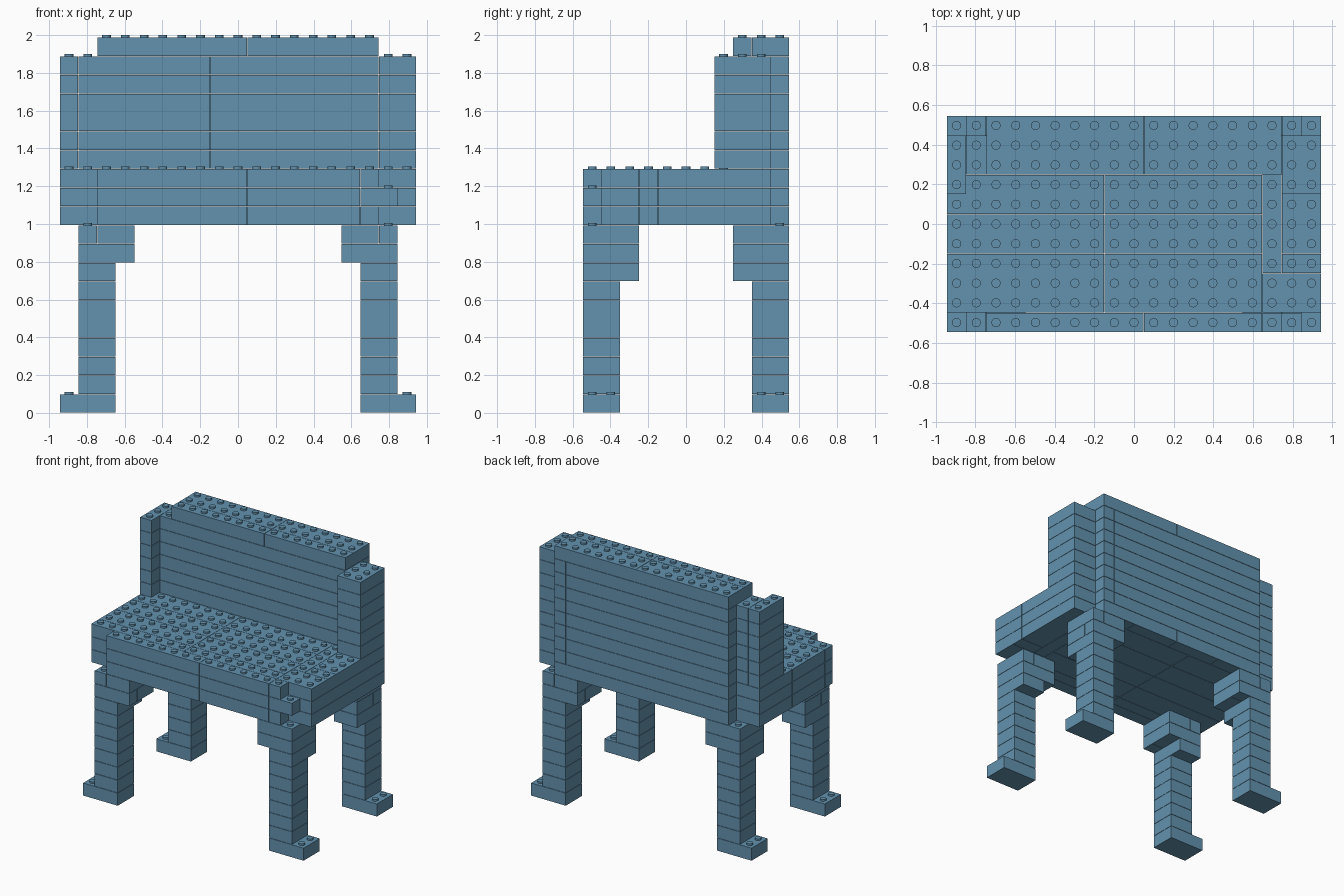
import bpy, bmesh
from mathutils import Matrix

cube = bpy.data.objects.get("Cube")
if cube:
    bpy.data.objects.remove(cube, do_unlink=True)

U = 0.0994          # brick module, equal in all three directions
GAP = 0.0012        # seam left on each side of a brick
STUD_R, STUD_H = 0.023, 0.012
NX, NY = 19, 11     # footprint in modules

blue = bpy.data.materials.new("dusty_blue")
blue.use_nodes = True
blue.diffuse_color = (0.124, 0.288, 0.428, 1)
blue.node_tree.nodes["Principled BSDF"].inputs["Base Color"].default_value = blue.diffuse_color

parts = {}          # part name -> list of bricks (i0, i1, j0, j1, layer)
filled = set()      # occupied grid cells


def brick(part, i0, i1, j0, j1, layers):
    for k in layers:
        parts.setdefault(part, []).append((i0, i1, j0, j1, k))
        filled.update((i, j, k) for i in range(i0, i1) for j in range(j0, j1))


def row(part, cuts, j0, j1, layers):
    """A run of bricks along x, split at the given cuts."""
    for a, b in zip(cuts, cuts[1:]):
        brick(part, a, b, j0, j1, layers)


# Legs: foot, column and bracket, mirrored to the four corners
for left in (False, True):
    for back in (False, True):
        name = f"{'back' if back else 'front'}_{'left' if left else 'right'}_leg"

        def corner(i0, i1, j0, j1, layers):
            if left:
                i0, i1 = NX - i1, NX - i0
            if back:
                j0, j1 = NY - j1, NY - j0
            brick(name, i0, i1, j0, j1, layers)

        corner(0, 3, 0, 2, [0])
        corner(1, 3, 0, 2, range(1, 7))
        corner(1, 3, 0, 3, [7])
        corner(1, 4, 0, 1, [8])
        corner(1, 4, 1, 3, [8])
        corner(1, 2, 0, 3, [9])
        corner(2, 4, 0, 3, [9])

# Seat: three layers with notched corners
seat = range(10, 13)
row("seat_front_edge", (2, 10, 16), 0, 1, seat)
brick("seat_front_edge", 16, 17, 0, 1, (10, 12))
brick("seat_front_edge", 16, 18, 0, 1, [11])
for j0, j1 in ((1, 2), (2, 4), (4, 6), (6, 8), (8, 10)):
    row("seat", (0, 8, 16), j0, j1, seat)
brick("seat", 16, 19, 1, 3, seat)
brick("seat", 16, 17, 3, 10, seat)
brick("seat", 17, 19, 3, 4, seat)
brick("seat", 17, 19, 4, 10, seat)
row("seat_back_edge", (2, 6, 10, 14, 17), 10, 11, [10])
row("seat_back_edge", (2, 16, 17), 10, 11, (11, 12))

# Backrest wall with a post at each end
wall = range(13, 19)
row("backrest", (1, 8, 17), 8, 10, wall)
row("backrest", (2, 16, 17), 10, 11, wall)
brick("backrest_right_post", 0, 1, 7, 10, wall)
brick("backrest_left_post", 17, 19, 7, 10, wall)

# Top rail
row("top_rail", (2, 10, 17), 8, 9, [19])
row("top_rail", (2, 10, 17), 9, 11, [19])


def build(name, bricks):
    bm = bmesh.new()
    for i0, i1, j0, j1, k in bricks:
        centre = ((i0 + i1 - NX) * U / 2, (j0 + j1 - NY) * U / 2, (k + 0.5) * U)
        size = [n * U - 2 * GAP for n in (i1 - i0, j1 - j0, 1)]
        bmesh.ops.create_cube(bm, size=1, matrix=Matrix.Translation(centre)
                              @ Matrix.Diagonal((*size, 1)))
        # Studs only where nothing sits on top
        for i in range(i0, i1):
            for j in range(j0, j1):
                if (i, j, k + 1) in filled:
                    continue
                spot = ((i + 0.5 - NX / 2) * U, (j + 0.5 - NY / 2) * U,
                        (k + 1) * U + STUD_H / 2 - GAP / 2)
                bmesh.ops.create_cone(bm, cap_ends=True, segments=16, radius1=STUD_R,
                                      radius2=STUD_R, depth=STUD_H + GAP,
                                      matrix=Matrix.Translation(spot))
    mesh = bpy.data.meshes.new(name)
    bm.to_mesh(mesh)
    bm.free()
    mesh.materials.append(blue)
    bpy.context.collection.objects.link(bpy.data.objects.new(name, mesh))


for part_name, part_bricks in parts.items():
    build(part_name, part_bricks)
